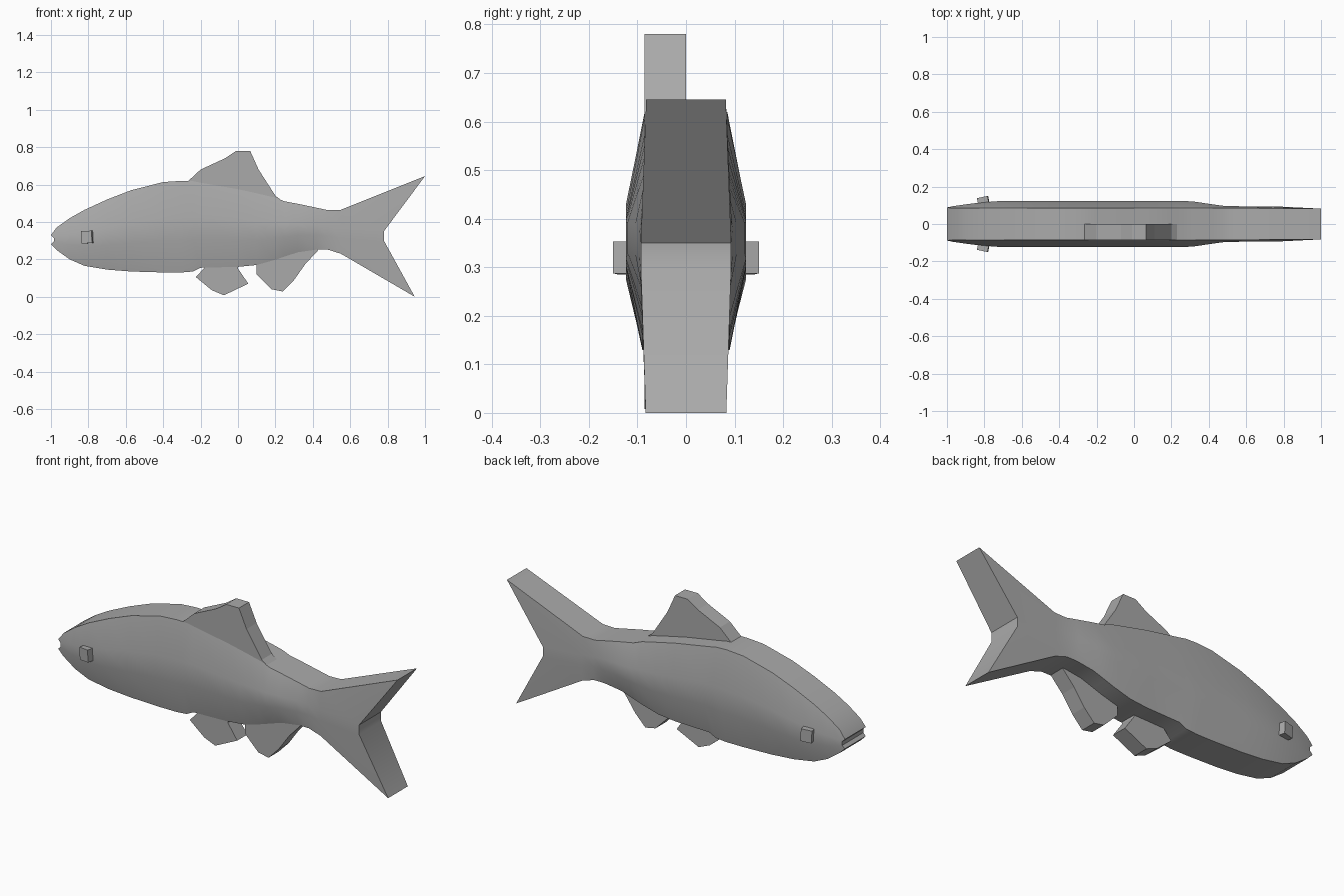
import bpy, bmesh, math
from mathutils import Matrix

cube = bpy.data.objects.get("Cube")
if cube:
    bpy.data.objects.remove(cube, do_unlink=True)

grey = bpy.data.materials.new("fish grey")
grey.use_nodes = True
colour = (0.4, 0.4, 0.4, 1)
grey.diffuse_color = colour
grey.node_tree.nodes["Principled BSDF"].inputs["Base Color"].default_value = colour


def finish(bm, name, smooth=False):
    bmesh.ops.recalc_face_normals(bm, faces=bm.faces)
    mesh = bpy.data.meshes.new(name)
    bm.to_mesh(mesh)
    bm.free()
    mesh.materials.append(grey)
    obj = bpy.data.objects.new(name, mesh)
    bpy.context.collection.objects.link(obj)
    if smooth:
        bpy.ops.object.select_all(action='DESELECT')
        obj.select_set(True)
        bpy.context.view_layer.objects.active = obj
        bpy.ops.object.shade_smooth_by_angle(angle=math.radians(35))
    return obj


def section(x, top, bottom, bulge):
    """Half cross-section: back edge, two flank points, belly edge."""
    h = top - bottom
    return [(x, 0.085, top), (x, bulge, bottom + 0.6 * h),
            (x, bulge, bottom + 0.35 * h), (x, 0.09, bottom)]


# Body and tail: one skin over sections from mouth to tail fork
stations = [
    (-0.97, 0.37, 0.25, 0.095), (-0.9, 0.42, 0.2, 0.105), (-0.82, 0.465, 0.165, 0.115),
    (-0.7, 0.52, 0.145, 0.124), (-0.57, 0.57, 0.135, 0.124), (-0.4, 0.613, 0.13, 0.124),
    (-0.3, 0.62, 0.13, 0.124), (-0.24, 0.618, 0.135, 0.124), (-0.2, 0.61, 0.155, 0.124),
    (0, 0.575, 0.16, 0.124), (0.1, 0.553, 0.17, 0.124), (0.2, 0.53, 0.198, 0.124),
    (0.25, 0.51, 0.215, 0.124), (0.32, 0.497, 0.238, 0.12), (0.42, 0.476, 0.252, 0.105),
    (0.48, 0.463, 0.252, 0.097), (0.55, 0.465, 0.23, 0.095)]
mouth = [(-1, 0.088, 0.33), (-0.985, 0.09, 0.315), (-0.985, 0.09, 0.295), (-1, 0.088, 0.28)]
fork = [(1, 0.082, 0.645), (0.78, 0.093, 0.35), (0.78, 0.093, 0.3), (0.945, 0.083, 0)]
halves = [mouth] + [section(*s) for s in stations] + [fork]

bm = bmesh.new()
rings = []
for half in halves:
    loop = [(x, -y, z) for x, y, z in half] + half[::-1]
    rings.append([bm.verts.new(p) for p in loop])
for a, b in zip(rings, rings[1:]):
    for i in range(len(a)):
        j = (i + 1) % len(a)
        bm.faces.new((a[i], a[j], b[j], b[i]))
for ring in (rings[0], rings[-1]):
    n = len(ring)
    for i in range(n // 2 - 1):
        bm.faces.new((ring[i], ring[i + 1], ring[n - 2 - i], ring[n - 1 - i]))
finish(bm, "body_and_tail", True)

# Fins: flat slabs on the front half of the body
fins = {
    "dorsal_fin": [(-0.27, 0.615), (-0.2, 0.68), (-0.07, 0.74), (-0.01, 0.78), (0.065, 0.78),
                   (0.11, 0.68), (0.2, 0.54), (0.24, 0.51), (0.2, 0.47), (-0.2, 0.55)],
    "pelvic_fin": [(-0.18, 0.2), (-0.18, 0.155), (-0.225, 0.105), (-0.14, 0.035),
                   (-0.075, 0.008), (0.055, 0.07), (0, 0.15), (0, 0.2)],
    "anal_fin": [(0.1, 0.22), (0.1, 0.12), (0.18, 0.04), (0.24, 0.028), (0.3, 0.09),
                 (0.36, 0.175), (0.43, 0.25), (0.3, 0.28)]}
for name, outline in fins.items():
    bm = bmesh.new()
    face = bm.faces.new([bm.verts.new((x, -0.085, z)) for x, z in outline])
    made = bmesh.ops.extrude_face_region(bm, geom=[face])["geom"]
    bmesh.ops.translate(bm, vec=(0, 0.085, 0),
                        verts=[g for g in made if isinstance(g, bmesh.types.BMVert)])
    finish(bm, name)

# Eyes: small turned blocks on each side of the head
for name, side in (("left_eye", -1), ("right_eye", 1)):
    bm = bmesh.new()
    bmesh.ops.create_cube(bm, size=1, matrix=Matrix.Diagonal((0.058, 0.07, 0.066, 1)))
    eye = finish(bm, name)
    eye.location = (-0.803, side * 0.11, 0.319)
    eye.rotation_euler = (0, math.radians(-3), math.radians(side * 12))
